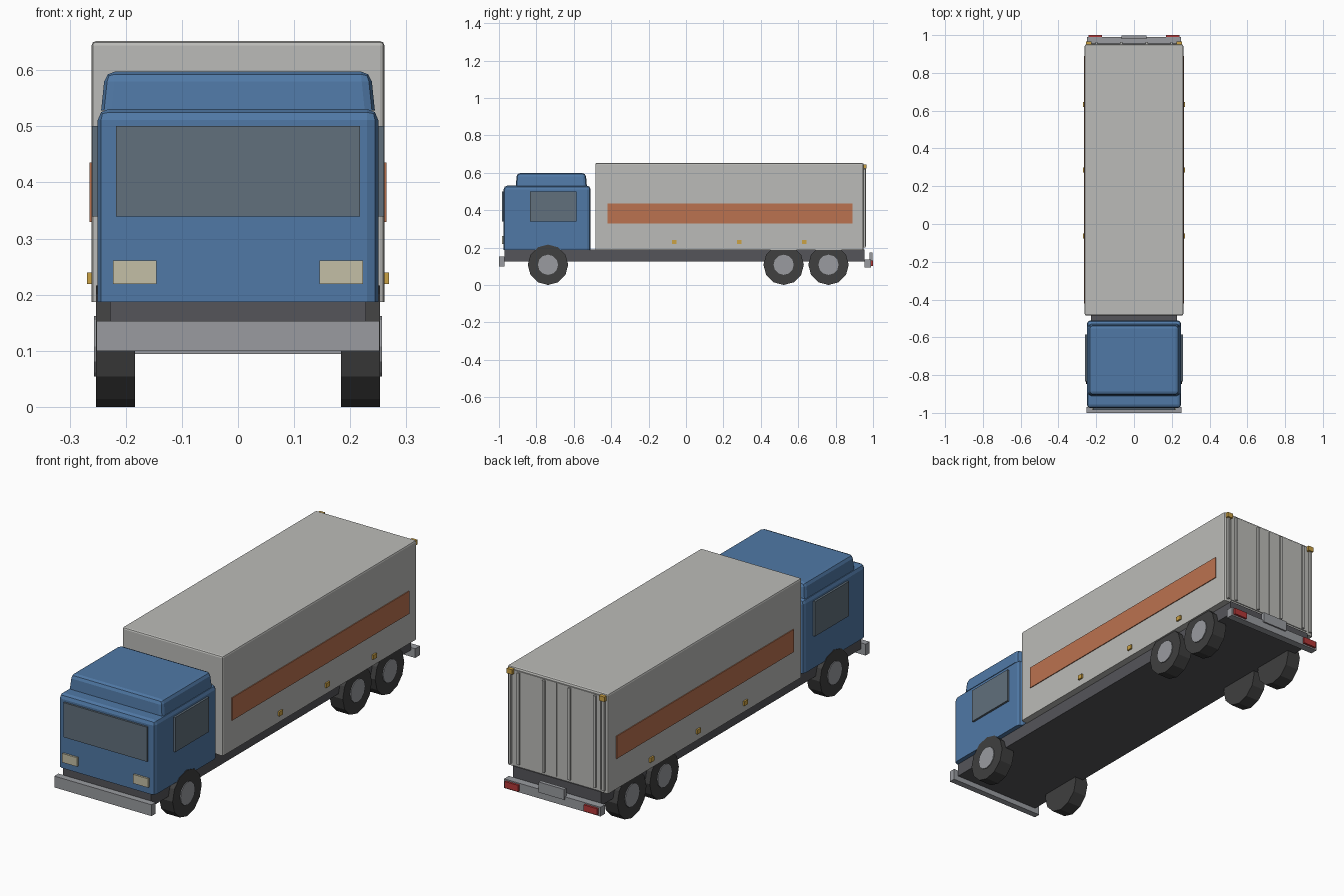
import bpy, bmesh, math
from mathutils import Matrix

if "Cube" in bpy.data.objects:
    bpy.data.objects.remove(bpy.data.objects["Cube"])


def material(name, r, g, b):
    m = bpy.data.materials.new(name)
    m.diffuse_color = (r, g, b, 1)
    m.use_nodes = True
    m.node_tree.nodes["Principled BSDF"].inputs["Base Color"].default_value = m.diffuse_color
    return m


BLUE = material("cab_blue", 0.08, 0.19, 0.38)
GLASS = material("glass", 0.12, 0.16, 0.20)
BOX = material("cargo_grey", 0.50, 0.50, 0.48)
DARK = material("chassis_dark", 0.09, 0.09, 0.10)
TYRE = material("tyre", 0.05, 0.05, 0.05)
METAL = material("metal", 0.32, 0.33, 0.35)
ORANGE = material("stripe", 0.50, 0.17, 0.08)
AMBER = material("amber", 0.60, 0.36, 0.06)
CREAM = material("headlight", 0.55, 0.52, 0.38)
RED = material("tail_red", 0.45, 0.04, 0.04)


def finish(name, bm, mat):
    bmesh.ops.recalc_face_normals(bm, faces=bm.faces)
    me = bpy.data.meshes.new(name)
    bm.to_mesh(me)
    bm.free()
    me.materials.append(mat)
    ob = bpy.data.objects.new(name, me)
    bpy.context.collection.objects.link(ob)
    return ob


def box(name, x, y, z, mat, bevel=0, segments=2, taper=1.0):
    """Box from (min, max) ranges; the bottom rim stays sharp when bevelled."""
    bm = bmesh.new()
    bmesh.ops.create_cube(bm, size=1)
    cx, cy = sum(x) / 2, sum(y) / 2
    for v in bm.verts:
        t = taper if v.co.z > 0 else 1
        v.co = (cx + v.co.x * (x[1] - x[0]) * t,
                cy + v.co.y * (y[1] - y[0]) * t,
                z[1] if v.co.z > 0 else z[0])
    if bevel:
        edges = [e for e in bm.edges if max(v.co.z for v in e.verts) > z[0] + 1e-4]
        bmesh.ops.bevel(bm, geom=edges, offset=bevel, segments=segments,
                        profile=0.5, affect='EDGES')
    return finish(name, bm, mat)


def pair(name, x, y, z, mat):
    """The same box on the right (+x) and left (-x)."""
    box("right_" + name, x, y, z, mat)
    box("left_" + name, (-x[1], -x[0]), y, z, mat)


def disc(name, x, y, z, radius, mat):
    """12-sided cylinder along x."""
    bm = bmesh.new()
    bmesh.ops.create_cone(bm, cap_ends=True, segments=12, radius1=radius,
                          radius2=radius, depth=x[1] - x[0])
    bm.transform(Matrix.Translation((sum(x) / 2, y, z))
                 @ Matrix.Rotation(math.pi / 2, 4, 'Y'))
    return finish(name, bm, mat)


# Chassis and cargo body
box("chassis", (-0.228, 0.228), (-0.97, 0.955), (0.125, 0.19), DARK)
box("cargo_box", (-0.261, 0.261), (-0.485, 0.95), (0.187, 0.652), BOX, 0.008)

# Cab with raised roof
box("cab", (-0.25, 0.25), (-0.975, -0.51), (0.187, 0.531), BLUE, 0.02)
box("cab_roof", (-0.244, 0.244), (-0.91, -0.53), (0.528, 0.598), BLUE, 0.018, 2, 0.97)
box("windshield", (-0.217, 0.217), (-0.984, -0.97), (0.339, 0.501), GLASS)
pair("side_window", (0.245, 0.26), (-0.835, -0.585), (0.339, 0.501), GLASS)
pair("headlight", (0.145, 0.223), (-0.984, -0.97), (0.219, 0.261), CREAM)
box("front_bumper", (-0.252, 0.252), (-1.0, -0.97), (0.10, 0.153), METAL)

# Cargo side stripe and marker lamps
pair("stripe", (0.255, 0.265), (-0.42, 0.89), (0.33, 0.436), ORANGE)
for i, y in enumerate((-0.063, 0.285, 0.632)):
    pair(f"side_marker_{i}", (0.255, 0.269), (y - 0.013, y + 0.013), (0.219, 0.24), AMBER)

# Rear doors: panels, hinge strips, lock rods, corner lamps
pair("rear_door", (0.003, 0.225), (0.945, 0.954), (0.2, 0.64), BOX)
pair("hinge_strip", (0.236, 0.248), (0.945, 0.961), (0.2, 0.62), BOX)
for i, x in enumerate((0.067, 0.198)):
    pair(f"lock_rod_{i}", (x - 0.006, x + 0.006), (0.945, 0.963), (0.205, 0.635), BOX)
pair("corner_lamp", (0.225, 0.253), (0.945, 0.966), (0.622, 0.645), AMBER)

# Rear bumper, tail lamps and blank plate
box("rear_bumper", (-0.25, 0.25), (0.955, 0.99), (0.094, 0.137), METAL)
pair("tail_lamp", (0.17, 0.24), (0.985, 1.0), (0.101, 0.131), RED)
box("rear_plate", (-0.066, 0.066), (0.98, 0.997), (0.125, 0.174), METAL)

# Wheels and hubs
for axle, y in (("front", -0.738), ("middle", 0.522), ("rear", 0.762)):
    for side, s in (("right", 1), ("left", -1)):
        disc(f"{axle}_{side}_tyre", sorted((s * 0.184, s * 0.253)), y, 0.108, 0.108, TYRE)
        disc(f"{axle}_{side}_hub", sorted((s * 0.24, s * 0.257)), y, 0.108, 0.054, METAL)
